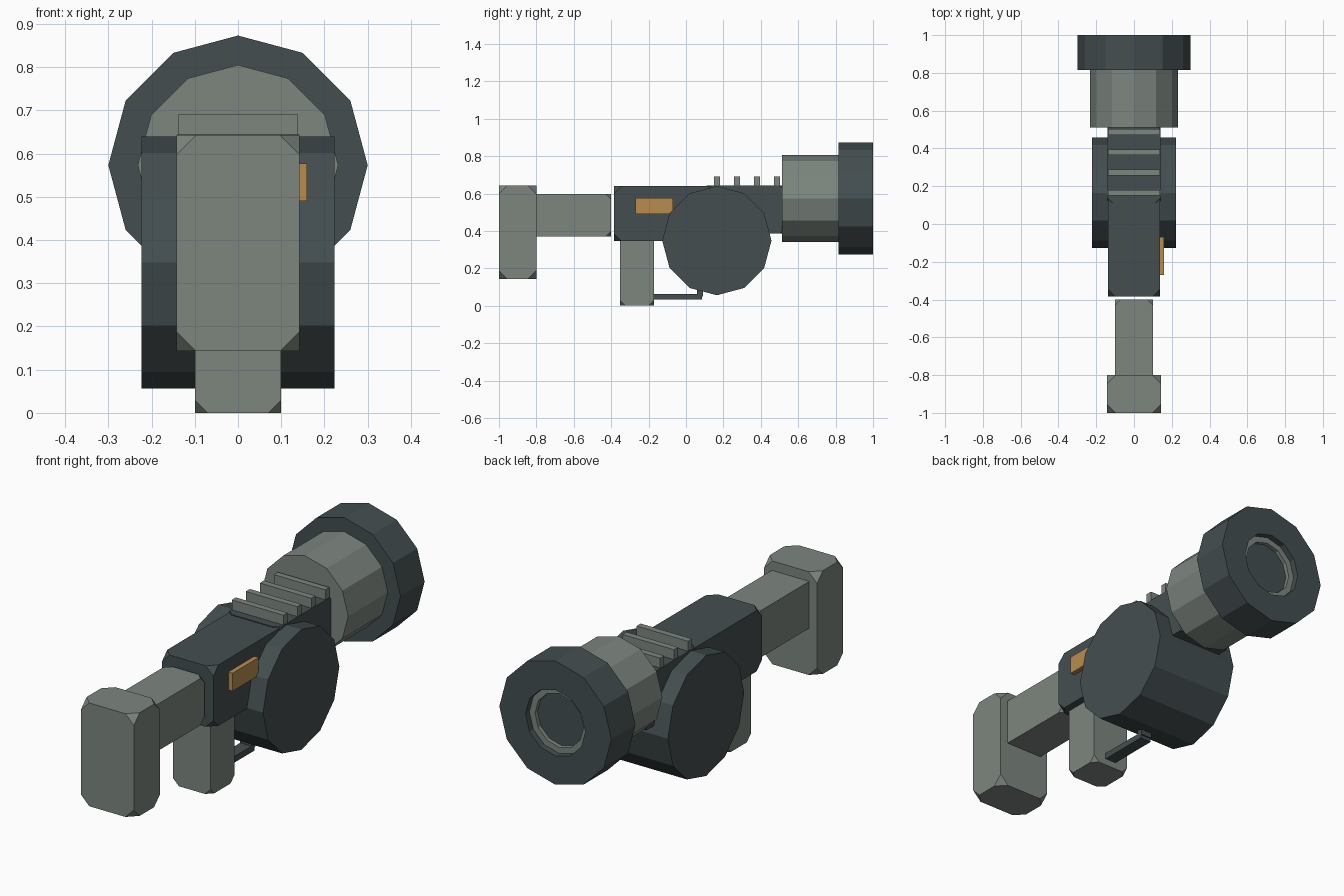
import bpy, bmesh
from math import pi
from mathutils import Matrix, Vector

cube = bpy.data.objects.get("Cube")
if cube:
    bpy.data.objects.remove(cube, do_unlink=True)


def make_material(name, rgb):
    mat = bpy.data.materials.new(name)
    mat.use_nodes = True
    colour = (*rgb, 1)
    mat.diffuse_color = colour
    mat.node_tree.nodes["Principled BSDF"].inputs["Base Color"].default_value = colour
    return mat


GREY = make_material("warm grey", (0.205, 0.238, 0.212))
SLATE = make_material("dark slate", (0.058, 0.076, 0.080))
TAN = make_material("tan", (0.485, 0.262, 0.080))


def finish(name, bm, mat):
    bmesh.ops.recalc_face_normals(bm, faces=bm.faces)
    mesh = bpy.data.meshes.new(name)
    bm.to_mesh(mesh)
    bm.free()
    mesh.materials.append(mat)
    obj = bpy.data.objects.new(name, mesh)
    bpy.context.collection.objects.link(obj)
    return obj


def box(name, mat, x, y, z, cut=0):
    """Box from (min, max) ranges, with its eight corners sliced off by cut."""
    bm = bmesh.new()
    bmesh.ops.create_cube(bm, size=1)
    for v in bm.verts:
        v.co = Vector([(r[0] + r[1]) / 2 + c * (r[1] - r[0])
                       for r, c in zip((x, y, z), v.co)])
    if cut:
        bmesh.ops.bevel(bm, geom=bm.verts[:], offset=cut, offset_type='OFFSET',
                        segments=1, profile=0.5, affect='VERTICES')
    return finish(name, bm, mat)


def lathe(name, mat, profile, centre_z):
    """Twelve-sided turned part along y from (radius, y) points."""
    bm = bmesh.new()
    rings = []
    for r, y in profile:
        ring = []
        for i in range(12):
            p = Matrix.Rotation(i * pi / 6, 3, 'Y') @ Vector((0, 0, r))
            ring.append(bm.verts.new((p.x, y, p.z + centre_z)))
        rings.append(ring)
    for a, b in zip(rings, rings[1:]):
        for i in range(12):
            j = (i + 1) % 12
            bm.faces.new((a[i], a[j], b[j], b[i]))
    for ring in (rings[0], rings[-1]):
        bm.faces.new(ring)
    return finish(name, bm, mat)


# Shoulder stock
box("stock_butt", GREY, (-0.142, 0.142), (-1, -0.80), (0.143, 0.643), 0.045)
box("stock_bar", GREY, (-0.1, 0.1), (-0.85, -0.40), (0.37, 0.597), 0.03)

# Receiver and fore-end
box("receiver", SLATE, (-0.137, 0.137), (-0.385, 0.30), (0.345, 0.64), 0.04)
box("fore_end", SLATE, (-0.141, 0.141), (0.11, 0.53), (0.385, 0.644), 0.03)
box("left_side_plate", TAN, (0.12, 0.16), (-0.27, -0.07), (0.49, 0.577))

# Grip and trigger guard
box("grip", GREY, (-0.1, 0.1), (-0.353, -0.17), (0, 0.40), 0.03)
box("guard_bar", SLATE, (-0.03, 0.03), (-0.20, 0.085), (0.033, 0.063))
box("guard_post", SLATE, (-0.03, 0.03), (0.06, 0.092), (0.05, 0.12))

# Cooling ridges on top
for i in range(4):
    y = 0.15 + i * 0.107
    box(f"top_ridge_{i + 1}", GREY, (-0.138, 0.138), (y, y + 0.031), (0.60, 0.692))

# Drum magazine lying across the body
drum = lathe("drum_magazine", SLATE, [(0.292, -0.223), (0.292, 0.223)], 0)
drum.data.transform(Matrix.Translation((0.165, 0, 0)).inverted() @ Matrix.Identity(4))
drum.data.transform(Matrix.Translation((0, 0.165, 0.348)) @ Matrix.Rotation(pi / 2, 4, 'Z')
                    @ Matrix.Translation((0.165, 0, 0)))

# Barrel, muzzle and recessed bore
AXIS = 0.573
lathe("barrel", GREY, [(0.232, 0.512), (0.232, 0.85)], AXIS)
lathe("muzzle", SLATE, [(0.3, 0.815), (0.3, 1), (0.16, 1), (0.16, 0.94)], AXIS)
lathe("bore_ring", GREY, [(0.16, 0.93), (0.16, 0.97), (0.13, 0.97), (0.13, 0.945)], AXIS)
lathe("bore_disc", SLATE, [(0.13, 0.942), (0.13, 0.95)], AXIS)
